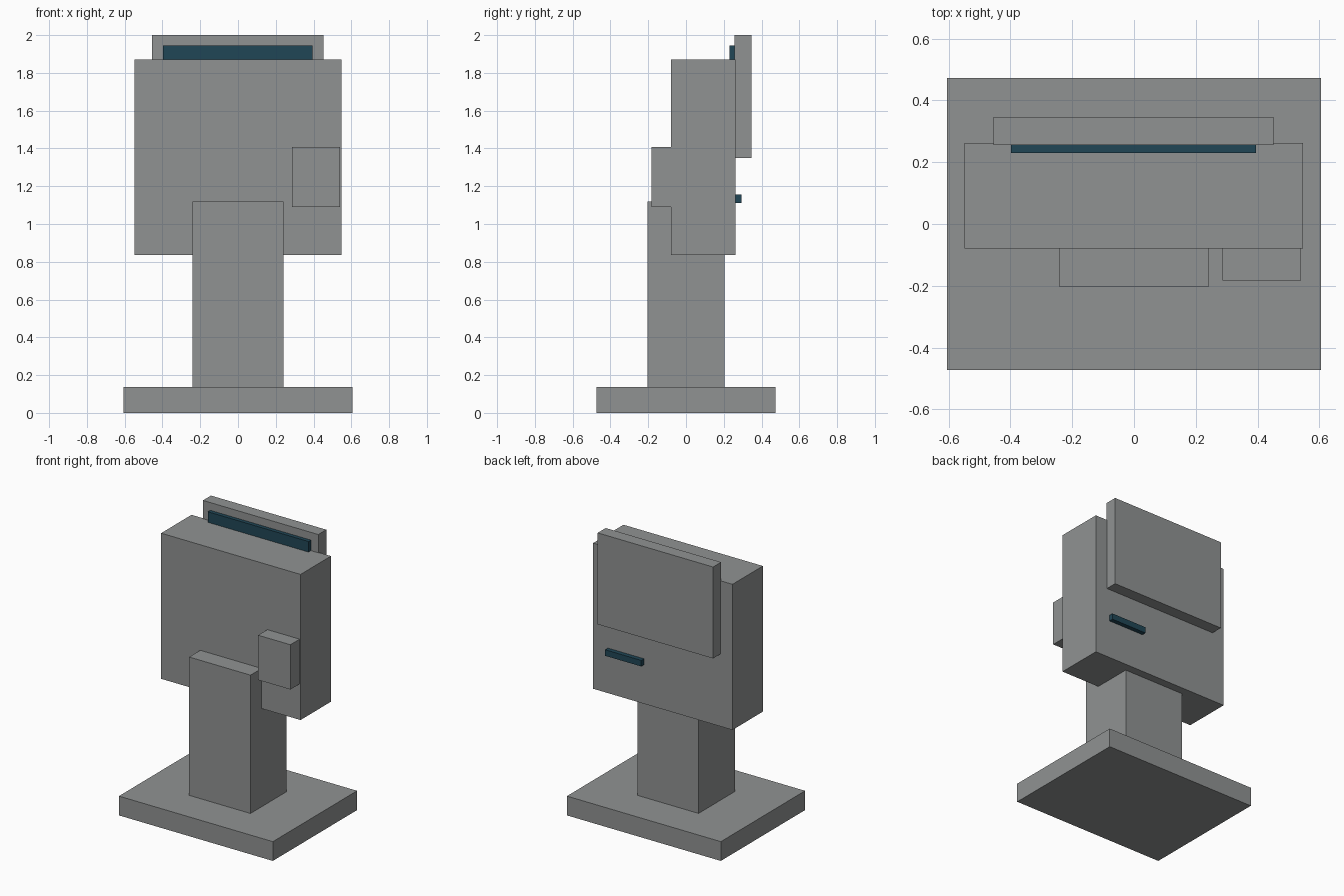
import bpy
import bmesh

if "Cube" in bpy.data.objects:
    bpy.data.objects.remove(bpy.data.objects["Cube"])


def material(name, rgb):
    m = bpy.data.materials.new(name)
    m.diffuse_color = (*rgb, 1.0)
    m.use_nodes = True
    m.node_tree.nodes["Principled BSDF"].inputs["Base Color"].default_value = m.diffuse_color
    return m


GREY = material("grey_casing", (0.28, 0.29, 0.29))
BLUE = material("dark_blue", (0.0144, 0.061, 0.093))


def box(name, x, y, z, mat):
    """Box from its min/max extents on each axis."""
    bm = bmesh.new()
    bmesh.ops.create_cube(bm, size=1.0)
    for v in bm.verts:
        v.co = [lo + (c + 0.5) * (hi - lo) for c, (lo, hi) in zip(v.co, (x, y, z))]
    mesh = bpy.data.meshes.new(name)
    bm.to_mesh(mesh)
    bm.free()
    mesh.materials.append(mat)
    obj = bpy.data.objects.new(name, mesh)
    bpy.context.collection.objects.link(obj)
    return obj


# Stand
box("base", (-0.605, 0.605), (-0.473, 0.473), (0.0, 0.137), GREY)
box("column", (-0.241, 0.241), (-0.204, 0.203), (0.137, 1.12), GREY)

# Main housing with the small box on its front
box("housing", (-0.549, 0.547), (-0.079, 0.262), (0.835, 1.87), GREY)
box("side_box", (0.286, 0.54), (-0.183, -0.079), (1.09, 1.408), GREY)

# Rear panel with its screen, which sinks into the housing
box("rear_panel", (-0.455, 0.452), (0.256, 0.346), (1.35, 2.0), GREY)
box("screen", (-0.398, 0.394), (0.229, 0.256), (1.41, 1.945), BLUE)

# Slot on the back of the housing
box("rear_slot", (0.147, 0.43), (0.262, 0.293), (1.112, 1.155), BLUE)
